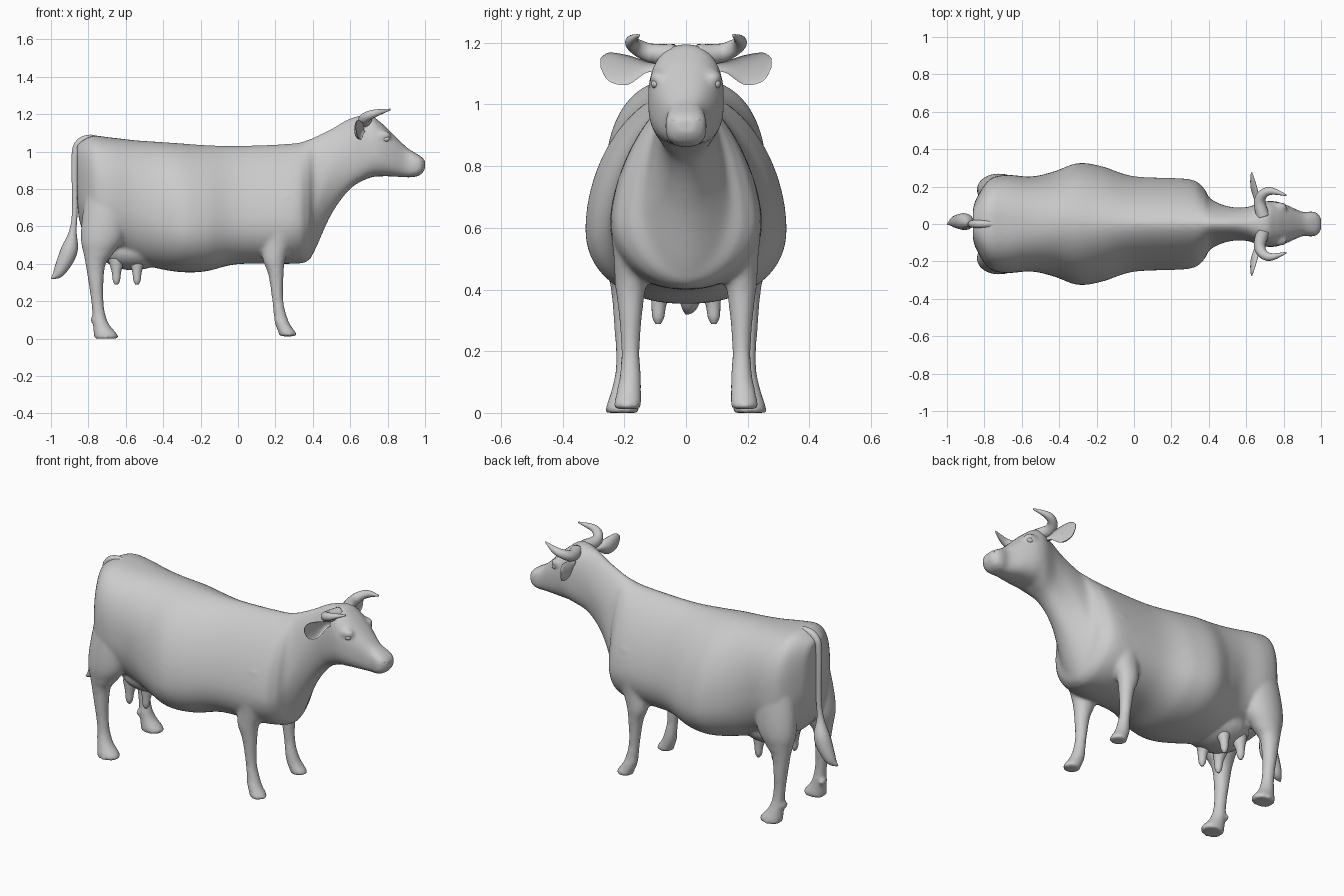
import bpy, bmesh
from math import sin, cos, pi, exp, copysign
from mathutils import Vector, Matrix

if "Cube" in bpy.data.objects:
    bpy.data.objects.remove(bpy.data.objects["Cube"])

SEG = 72
ANG = [2 * pi * k / SEG for k in range(SEG)]


def spline(keys, sub=8):
    """Catmull-Rom interpolation of tuples of any length."""
    out = []
    for i in range(len(keys) - 1):
        p0, p1 = keys[max(i - 1, 0)], keys[i]
        p2, p3 = keys[i + 1], keys[min(i + 2, len(keys) - 1)]
        for s in range(sub):
            t = s / sub
            out.append([0.5 * (2 * b + (c - a) * t + (2 * a - 5 * b + 4 * c - d) * t * t
                               + (3 * b - a - 3 * c + d) * t ** 3)
                        for a, b, c, d in zip(p0, p1, p2, p3)])
    return out + [list(keys[-1])]


def finish(name, bm, side=1):
    if side < 0:
        bmesh.ops.scale(bm, vec=(1, -1, 1), verts=bm.verts)
    bmesh.ops.recalc_face_normals(bm, faces=bm.faces)
    me = bpy.data.meshes.new(name)
    bm.to_mesh(me)
    bm.free()
    me.polygons.foreach_set("use_smooth", [True] * len(me.polygons))
    ob = bpy.data.objects.new(name, me)
    bpy.context.collection.objects.link(ob)
    return ob


def loft(name, rings, side=1):
    """Skin a list of point rings and close both ends."""
    bm = bmesh.new()
    vs = [[bm.verts.new(p) for p in r] for r in rings]
    n = len(vs[0])
    for a, b in zip(vs, vs[1:]):
        for i in range(n):
            bm.faces.new((a[i], a[(i + 1) % n], b[(i + 1) % n], b[i]))
    bm.faces.new(vs[0])
    bm.faces.new(vs[-1])
    return finish(name, bm, side)


def blob(name, loc, size, side=1):
    bm = bmesh.new()
    m = Matrix.Translation(loc) @ Matrix.Diagonal((*size, 1))
    bmesh.ops.create_uvsphere(bm, u_segments=24, v_segments=16, radius=1, matrix=m)
    return finish(name, bm, side)


def tube(name, keys, side=1, n=16):
    """Round tapered tube along (x, y, z, radius) points."""
    pts = spline(keys)
    rings = []
    for i, p in enumerate(pts):
        t = Vector(pts[min(i + 1, len(pts) - 1)][:3]) - Vector(pts[max(i - 1, 0)][:3])
        u = t.cross(Vector((0, 1, 0))).normalized()
        v = u.cross(t).normalized()
        rings.append([Vector(p[:3]) + p[3] * (cos(2 * pi * k / n) * u + sin(2 * pi * k / n) * v)
                      for k in range(n)])
    return loft(name, rings, side)


def body_ring(x, zb, zt, w, zw):
    """Superellipse slice: boxy rump and head, ridged withers, narrow brisket."""
    head = max(0, min(1, (x - .55) * 8))
    top = 1.62 + 1.1 * (x - .2) ** 2 + .45 * head
    low = 2.2 - .4 * exp(-((x - .38) / .1) ** 2) + .5 * head
    ring = []
    for a in ANG:
        c, s = cos(a), sin(a)
        e = 2 / (top if s > 0 else low)
        h = zt - zw if s > 0 else zw - zb
        ring.append((x, w * copysign(abs(c) ** e, c), zw + h * copysign(abs(s) ** e, s)))
    return ring


def leg(name, keys, y, side):
    """Leg from (z, x, radius); thick parts are flattened, top leans in, hoof turns out."""
    return loft(name, [[(x + r * cos(a),
                         y - .08 * max(0, z - .4) + .1 * max(0, .12 - z)
                         + min(r, .016 + .6 * r) * sin(a), z) for a in ANG]
                       for z, x, r in spline(keys)], side)


# Trunk, neck and head: x, bottom, top, half width, height of widest point
trunk = [
    (-.862, .88, 1.02, .05, .96), (-.85, .64, 1.045, .12, .82), (-.78, .49, 1.083, .232, .76),
    (-.69, .47, 1.076, .262, .74), (-.55, .41, 1.06, .254, .72), (-.43, .375, 1.052, .28, .64),
    (-.3, .355, 1.043, .325, .6), (-.17, .36, 1.034, .308, .6), (0, .398, 1.03, .255, .62),
    (.29, .4, 1.043, .24, .62), (.37, .413, 1.062, .195, .62), (.41, .47, 1.078, .135, .7),
    (.5, .665, 1.122, .095, .88), (.6, .8, 1.177, .09, .98), (.7, .858, 1.195, .12, 1.02),
    (.76, .867, 1.158, .12, 1.01), (.82, .867, 1.102, .1, .98), (.9, .862, 1.024, .065, .94),
    (.945, .864, .994, .067, .93), (.978, .877, .974, .06, .93), (1, .905, .953, .032, .932)]
body = loft("cow_body", [body_ring(*k) for k in spline(trunk)])

# Legs, udder, brow and dewclaws
front_leg = [(.76, .25, .09), (.6, .222, .1), (.5, .205, .077), (.42, .193, .06),
             (.34, .203, .041), (.2, .213, .03), (.09, .234, .038), (.03, .264, .047), (.012, .264, .045)]
hind_leg = [(.85, -.69, .11), (.65, -.71, .123), (.53, -.727, .113), (.45, -.747, .078),
            (.38, -.762, .05), (.2, -.752, .033), (.09, -.736, .04), (.02, -.707, .064), (0, -.707, .062)]
blend = [blob("udder", (-.56, 0, .47), (.18, .16, .105))]
for s in (1, -1):
    blend += [leg("front_leg", front_leg, .18, s), leg("hind_leg", hind_leg, .195, s),
              blob("brow", (.77, .088, 1.085), (.05, .03, .028), s)]
    blend += [blob("dewclaw", (x, .185, .1), (.017, .03, .02), s) for x in (.21, -.773)]

# Blend trunk, legs and udder into one skin
bpy.ops.object.select_all(action='DESELECT')
for ob in blend + [body]:
    ob.select_set(True)
bpy.context.view_layer.objects.active = body
bpy.ops.object.join()
rm = body.modifiers.new("skin", 'REMESH')
rm.mode = 'VOXEL'
rm.voxel_size = .01
rm.use_smooth_shade = True
sm = body.modifiers.new("soften", 'SMOOTH')
sm.factor = .5
sm.iterations = 8

# Ears: y, x centre, z centre, depth, half height (cupped towards the front)
ear = [(.09, .685, 1.125, .025, .018), (.13, .675, 1.122, .032, .02), (.19, .66, 1.112, .036, .048),
       (.25, .642, 1.122, .02, .046), (.277, .631, 1.135, .004, .015)]
horn = [(.69, .04, 1.16, .036), (.672, .115, 1.167, .031), (.69, .16, 1.187, .026),
        (.735, .176, 1.205, .02), (.815, .153, 1.225, .004)]


def ear_ring(y, cx, cz, d, h):
    return [(cx - d * abs(cos(a)) * (1 if cos(a) < 0 else .4), y, cz + h * sin(a)) for a in ANG]


for s, tag in ((1, "left"), (-1, "right")):
    loft(tag + "_ear", [ear_ring(*k) for k in spline(ear)], s)
    tube(tag + "_horn", horn, s)
    blob(tag + "_eye", (.79, .099, 1.067), (.02, .014, .015), s)
    blob(tag + "_nostril", (.98, .034, .95), (.012, .014, .009), s)
    # Teats
    for x in (-.65, -.54):
        tube(tag + "_teat", [(x, .075, .42, .045), (x, .087, .36, .026), (x, .09, .31, .019),
                             (x, .09, .288, .008)], s)

# Tail with tuft
tube("tail", [(-.72, 0, 1.052, .02), (-.79, 0, 1.07, .02), (-.848, 0, 1.045, .021),
              (-.872, 0, .97, .018), (-.872, 0, .7, .015), (-.882, 0, .58, .019),
              (-.903, .012, .47, .045), (-.955, .012, .36, .032), (-.997, 0, .322, .004)])
